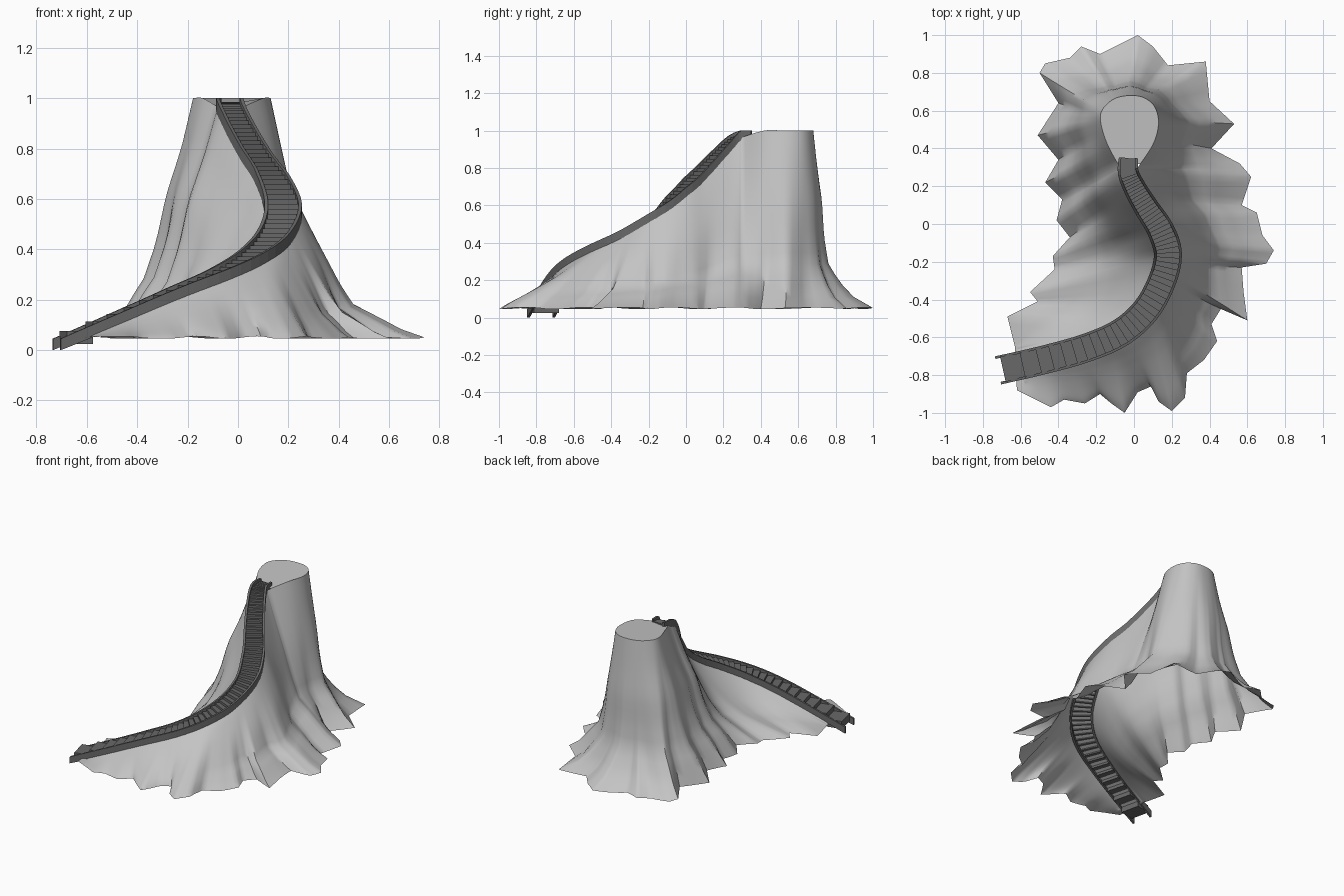
import bpy
import bmesh
import math
from mathutils import Vector

cube = bpy.data.objects.get("Cube")
if cube:
    bpy.data.objects.remove(cube, do_unlink=True)


def material(name, value):
    mat = bpy.data.materials.new(name)
    mat.use_nodes = True
    colour = (value, value, value, 1)
    mat.diffuse_color = colour
    mat.node_tree.nodes["Principled BSDF"].inputs["Base Color"].default_value = colour
    return mat


rock = material("light grey rock", 0.55)
stone = material("dark grey stone", 0.14)


def spline(points, t):
    """Smooth curve through the points, t running from 0 to 1."""
    last = len(points) - 1
    i = min(int(t * last), last - 1)
    f = t * last - i
    a, b, c, d = (Vector(points[max(0, min(last, i + k))]) for k in (-1, 0, 1, 2))
    return b + (c - a) * (f / 2) + (a * 2 - b * 5 + c * 4 - d) * (f * f / 2) \
        + (b * 3 - a - c * 3 + d) * (f ** 3 / 2)


def table(x, rows):
    """Straight-line lookup in rows of (x, value)."""
    for (x0, v0), (x1, v1) in zip(rows, rows[1:]):
        if x <= x1:
            return v0 + (v1 - v0) * (x - x0) / (x1 - x0)
    return rows[-1][1]


def finish(bm, name, mat):
    bmesh.ops.recalc_face_normals(bm, faces=bm.faces)
    mesh = bpy.data.meshes.new(name)
    bm.to_mesh(mesh)
    bm.free()
    mesh.materials.append(mat)
    obj = bpy.data.objects.new(name, mesh)
    bpy.context.collection.objects.link(obj)
    return obj


# Winding centre line of the stairs, from the foot to the summit
PATH = [(-.72, -.775, .02), (-.48, -.72, .125), (-.25, -.655, .225), (-.07, -.575, .3),
        (.06, -.46, .37), (.145, -.31, .45), (.18, -.16, .555), (.14, -.03, .67),
        (.07, .08, .775), (.01, .18, .88), (-.03, .27, .965), (-.03, .35, .985)]
HALF_WIDTH = [(0, .072), (.6, .07), (1, .046)]


def stair_point(t, side, rise=0.0, inset=0.0):
    """Point on the left (-1) or right (+1) edge of the stairs."""
    step = .01
    tangent = spline(PATH, min(1, t + step)) - spline(PATH, max(0, t - step))
    across = Vector((tangent.y, -tangent.x, 0)).normalized()
    p = spline(PATH, t) + across * side * (table(t, HALF_WIDTH) - inset)
    p.z = min(1.0, max(0.0, p.z + rise))
    return p


# Mountain: jagged foot outline, lofted up to the stairs ridge and the summit
FOOT = [(-.62, -.88), (-.44, -.97), (-.37, -.93), (-.26, -.95), (-.18, -.9), (-.12, -.95),
        (-.05, -1), (.02, -.89), (.09, -.86), (.13, -.94), (.2, -.99), (.27, -.92),
        (.28, -.79), (.37, -.72), (.44, -.62), (.41, -.53), (.46, -.45), (.6, -.51),
        (.58, -.36), (.57, -.23), (.7, -.21), (.74, -.14), (.68, -.06), (.65, .06),
        (.57, .1), (.62, .25), (.56, .32), (.41, .4), (.53, .53), (.4, .65),
        (.38, .86), (.18, .84), (.1, .94), (.02, 1), (-.08, .95), (-.18, .9),
        (-.28, .94), (-.34, .88), (-.47, .85), (-.5, .8), (-.4, .64), (-.51, .47),
        (-.4, .34), (-.47, .22), (-.38, .13), (-.41, .02), (-.34, -.07), (-.43, -.17),
        (-.42, -.24), (-.55, -.36), (-.51, -.41), (-.67, -.49), (-.63, -.65)]
SUMMIT = [(.02, .3, .965), (.1, .42, 1), (.13, .53, 1), (.11, .62, 1), (.05, .67, 1),
          (-.03, .68, 1), (-.11, .66, 1), (-.17, .6, 1), (-.175, .53, 1),
          (-.14, .42, 1), (-.08, .31, .965)]
# Foot index to crest position: 0-1 right stair edge, 1-2 summit, 2-3 left stair edge
CREST = [(0, .05), (6, .23), (10, .34), (14, .43), (17, .48), (21, .57), (23, .67),
         (24, .75), (25, .88), (26, 1.02), (27, 1.12), (28, 1.22), (30, 1.4), (33, 1.5),
         (38, 1.65), (41, 1.78), (43, 1.92), (45, 2.1), (47, 2.3), (49, 2.5), (51, 2.75),
         (52, 2.95)]
# How far out each slope has spread at each depth below the crest
DEPTHS = (0, .2, .4, .6, .75, .85, .93, 1)
FRONT = (0, .18, .38, .6, .77, .88, .95, 1)
EAST = (0, .12, .24, .35, .45, .66, .8, 1)
BACK = (0, .08, .17, .2, .27, .45, .65, 1)
WEST = (0, .16, .36, .48, .62, .8, .9, 1)
HOLLOW = (0, .1, .22, .36, .52, .7, .85, 1)
SLOPES = [(0, FRONT), (.35, FRONT), (.52, EAST), (1.2, EAST), (1.4, BACK), (1.6, BACK),
          (1.75, WEST), (2.1, WEST), (2.35, HOLLOW), (2.7, HOLLOW), (3, FRONT)]
BED = -.016


def spread(u, h):
    return table(u, [(v, table(h, list(zip(DEPTHS, slope)))) for v, slope in SLOPES])


def crest_point(u):
    if u < 1:
        p = stair_point(min(u, .93), 1, BED)
    elif u <= 2:
        p = spline(SUMMIT, u - 1)
    else:
        p = stair_point(min(3 - u, .93), -1, BED)
    p.z = max(p.z, .05)
    return p


def build_mountain(cuts=4, levels=16):
    bm = bmesh.new()
    n = (len(FOOT) - 1) * cuts + 1
    corners = [Vector((x, y, .05)) for x, y in FOOT]
    feet = []
    for i in range(n):
        a, b = corners[i // cuts], corners[min(i // cuts + 1, len(corners) - 1)]
        p = a.lerp(b, i % cuts / cuts)
        p.z += .005 * math.sin(i * .45)
        feet.append(p)
    # Softened outline, so the folds fade out uphill
    soft = []
    for i in range(n):
        near = [feet[max(0, min(n - 1, i + k))] for k in range(-9, 10)]
        soft.append(sum(near, Vector()) / len(near))
    us = [table(i / cuts, CREST) for i in range(n)]
    crests = [crest_point(u) for u in us]
    rings = []
    for j in range(levels + 1):
        h = j / levels
        ring = []
        for u, top, foot, mild in zip(us, crests, feet, soft):
            p = top.lerp(mild.lerp(foot, h), spread(u, h))
            p.z = top.z + (foot.z - top.z) * h
            ring.append(bm.verts.new(p))
        rings.append(ring)
    for upper, lower in zip(rings, rings[1:]):
        for i in range(n):
            k = (i + 1) % n
            bm.faces.new((upper[i], lower[i], lower[k], upper[k]))
    # Flat summit
    bm.faces.new([v for v, u in zip(rings[0], us) if 1 <= u <= 2])
    # Bed of rock under the stairs
    bed = []
    for i in range(61):
        t = .05 + .93 * i / 60
        bed.append([bm.verts.new(stair_point(t, s, BED)) for s in (-1, 1)])
    for a, b in zip(bed, bed[1:]):
        bm.faces.new((a[0], a[1], b[1], b[0]))
    obj = finish(bm, "mountain", rock)
    bpy.ops.object.select_all(action="DESELECT")
    obj.select_set(True)
    bpy.context.view_layer.objects.active = obj
    bpy.ops.object.shade_smooth_by_angle(angle=math.radians(55))


def loft(bm, sections):
    """Closed tube through four-cornered sections."""
    rings = [[bm.verts.new(p) for p in s] for s in sections]
    for a, b in zip(rings, rings[1:]):
        for i in range(4):
            k = (i + 1) % 4
            bm.faces.new((a[i], a[k], b[k], b[i]))
    bm.faces.new(rings[0])
    bm.faces.new(rings[-1])


def build_steps(count=58):
    """Flight of steps, closer together towards the top."""
    bm = bmesh.new()
    for k in range(count):
        t0, t1 = (.015 + .985 * (i / count) ** .8 for i in (k, k + 1))
        low, high = spline(PATH, t0).z - .008, spline(PATH, t1).z
        sections = []
        for t in (t0, t1):
            left, right = (stair_point(t, s, 0, .004) for s in (-1, 1))
            sections.append([Vector((p.x, p.y, z)) for p, z in
                             ((left, low), (right, low), (right, high), (left, high))])
        loft(bm, sections)
    finish(bm, "steps", stone)


# Side walls of the stairs, deeper where the path bends
def build_wall(name, side, depth):
    bm = bmesh.new()
    sections = []
    for i in range(45):
        t = i / 44
        drop = -table(t, depth)
        sections.append([stair_point(t, side, rise, inset) for rise, inset in
                         ((drop, -.004), (drop, .01), (.025, .01), (.025, -.004))])
    loft(bm, sections)
    finish(bm, name, stone)


build_mountain()
build_steps()
build_wall("left_stair_wall", -1, [(0, .02), (.6, .03), (.8, .07), (1, .03)])
build_wall("right_stair_wall", 1, [(0, .02), (.3, .05), (.55, .06), (.8, .04), (1, .03)])
